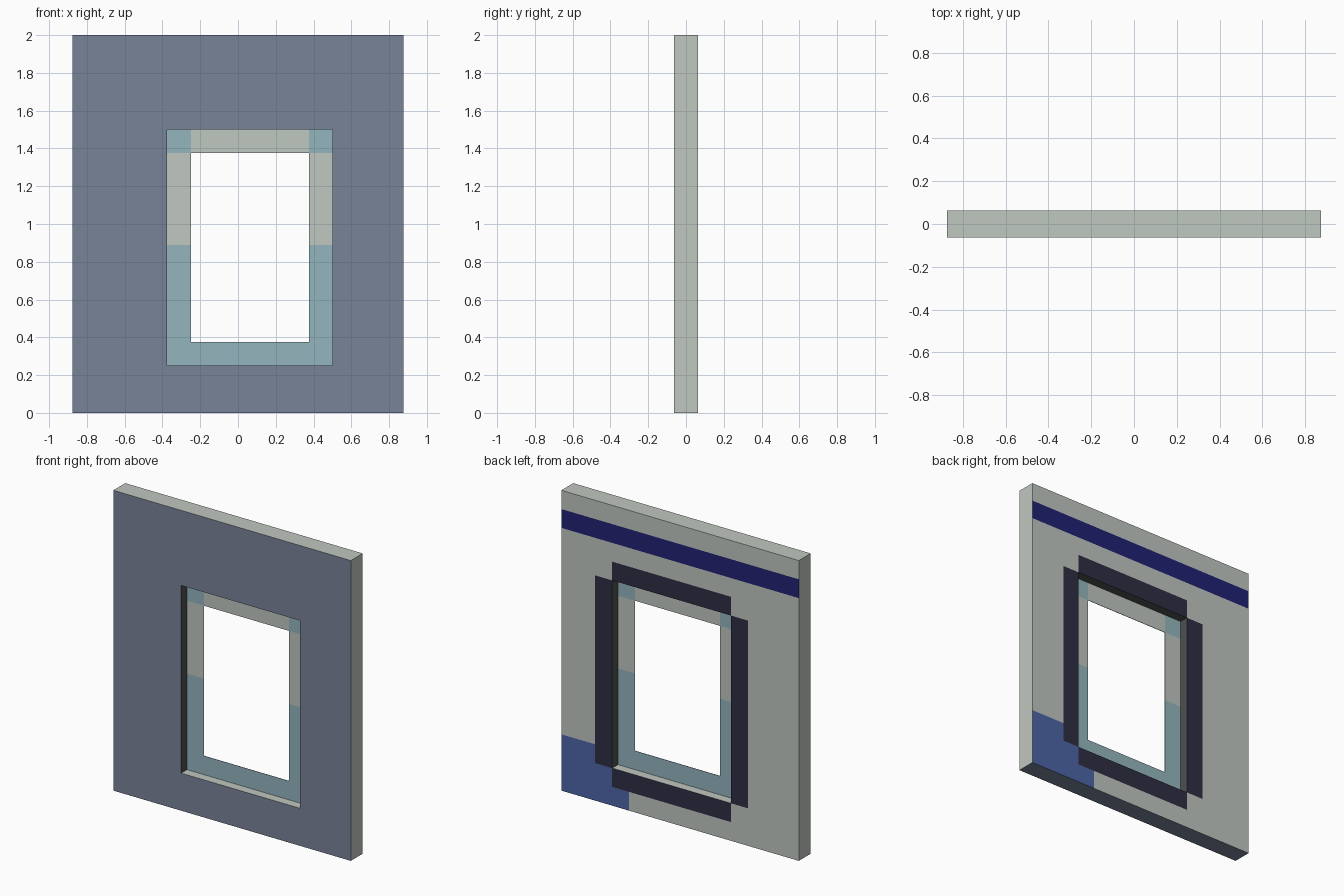
import bpy, bmesh
from mathutils import Vector

if "Cube" in bpy.data.objects:
    bpy.data.objects.remove(bpy.data.objects["Cube"])


def srgb(r, g, b):
    lin = [(c / 255 / 12.92) if c < 10 else ((c / 255 + 0.055) / 1.055) ** 2.4 for c in (r, g, b)]
    return (*lin, 1.0)


COLOURS = {
    "pale_grey": (192, 199, 192), "slate": (121, 131, 152), "charcoal": (78, 80, 80),
    "dark_navy": (46, 46, 68), "royal_blue": (34, 34, 116), "mid_blue": (78, 102, 168),
    "teal_grey": (148, 182, 190),
}
NAMES = list(COLOURS)
MATS = []
for key, rgb in COLOURS.items():
    m = bpy.data.materials.new(key)
    m.diffuse_color = srgb(*rgb)
    m.use_nodes = True
    m.node_tree.nodes["Principled BSDF"].inputs["Base Color"].default_value = m.diffuse_color
    MATS.append(m)


def within(c, x0, x1, z0, z1):
    return x0 < c.x < x1 and z0 < c.z < z1


def cut(bm, axis, values):
    """Slice the whole mesh at each value along an axis."""
    for v in values:
        n = Vector((0, 0, 0))
        n[axis] = 1
        bmesh.ops.bisect_plane(bm, geom=bm.verts[:] + bm.edges[:] + bm.faces[:],
                               plane_co=n * v, plane_no=n, dist=1e-5)


def panel(name, outer, hole, thick, x_cuts, z_cuts, rule):
    """Upright slab with a rectangular opening, coloured by a rule per face."""
    x0, x1, z0, z1 = outer
    bm = bmesh.new()
    bmesh.ops.create_cube(bm, size=1)
    for v in bm.verts:
        v.co = ((x0 + x1) / 2 + v.co.x * (x1 - x0), v.co.y * thick,
                (z0 + z1) / 2 + v.co.z * (z1 - z0))
    cut(bm, 0, hole[:2])
    cut(bm, 2, hole[2:])
    bm.normal_update()
    gone = [f for f in bm.faces if abs(f.normal.y) > 0.5
            and within(f.calc_center_median(), *hole)]
    bmesh.ops.delete(bm, geom=gone, context='FACES')
    bmesh.ops.bridge_loops(bm, edges=[e for e in bm.edges if e.is_boundary])
    bmesh.ops.recalc_face_normals(bm, faces=bm.faces[:])
    cut(bm, 0, x_cuts)
    cut(bm, 2, z_cuts)
    bm.normal_update()
    for f in bm.faces:
        f.material_index = NAMES.index(rule(f.calc_center_median(), f.normal))
    me = bpy.data.meshes.new(name)
    bm.to_mesh(me)
    bm.free()
    for m in MATS:
        me.materials.append(m)
    ob = bpy.data.objects.new(name, me)
    bpy.context.collection.objects.link(ob)


WALL = (-0.875, 0.875, 0, 2)
OPENING = (-0.375, 0.5, 0.25, 1.5)
GLASS_GAP = (-0.25, 0.375, 0.375, 1.375)


def wall_colour(c, n):
    if n.y < -0.5:
        return "slate"                                  # outside face
    if n.y > 0.5:                                       # inside face
        if within(c, -0.5, 0.625, 0.25, 1.5) or within(c, -0.375, 0.5, 0.125, 1.625):
            return "dark_navy"                          # trim around the opening
        if 1.75 < c.z < 1.875:
            return "royal_blue"                         # stripe
        if c.x > 0.375 and c.z < 0.375:
            return "mid_blue"                           # corner patch
        return "pale_grey"
    if within(c, -0.8, 0.8, 0.1, 1.9):                  # window reveal
        return "pale_grey" if n.z > 0.5 else "charcoal"
    return "slate" if n.z < -0.5 else "pale_grey"       # outer edges


def frame_colour(c, n):
    corner = c.z > 1.375 and not -0.25 < c.x < 0.375
    return "teal_grey" if c.z < 0.89 or corner else "pale_grey"


# Wall slab with painted inside face
panel("wall", WALL, OPENING, 0.125, (-0.5, 0.375, 0.625),
      (0.125, 0.375, 1.625, 1.75, 1.875), wall_colour)

# Thin window frame halfway through the wall
panel("window_frame", OPENING, GLASS_GAP, 0.003, (), (0.89,), frame_colour)
